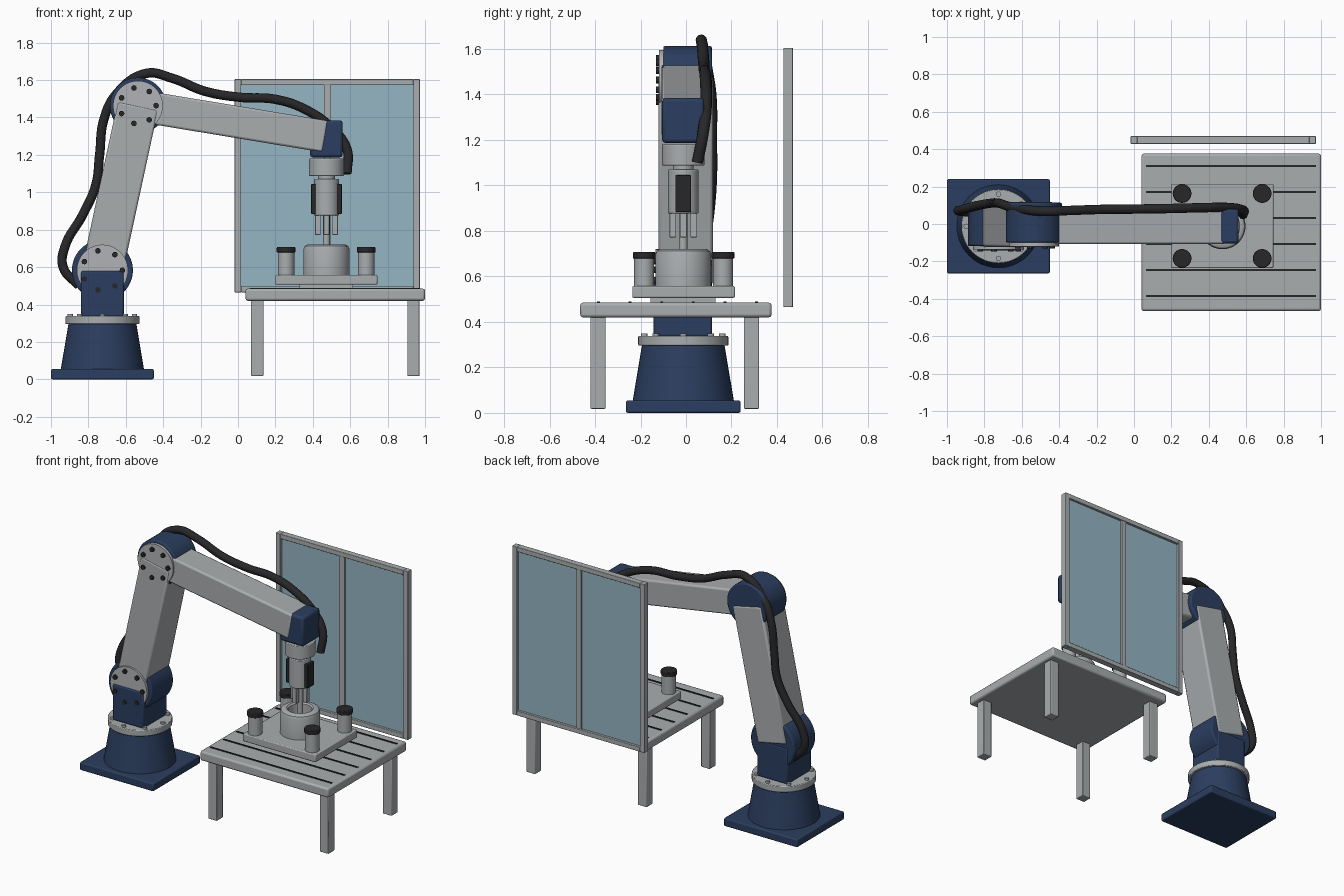
import bpy, bmesh, math
from mathutils import Vector, Matrix

cube = bpy.data.objects.get("Cube")
if cube:
    bpy.data.objects.remove(cube, do_unlink=True)


def material(name, rgb):
    m = bpy.data.materials.new(name)
    m.use_nodes = True
    m.diffuse_color = (*rgb, 1)
    m.node_tree.nodes["Principled BSDF"].inputs["Base Color"].default_value = (*rgb, 1)
    return m


BLUE = material("navy_blue", (0.024, 0.048, 0.115))
GREY = material("machine_grey", (0.40, 0.42, 0.43))
CAP = material("light_grey", (0.44, 0.45, 0.47))
DARK = material("black_rubber", (0.02, 0.02, 0.022))
GLASS = material("pale_blue_glass", (0.30, 0.46, 0.55))

CX, CY = -0.725, -0.012      # robot axis
TX = 0.473                   # tool axis


def finish(bm, name, mat, bevel=0):
    bmesh.ops.recalc_face_normals(bm, faces=bm.faces)
    mesh = bpy.data.meshes.new(name)
    bm.to_mesh(mesh)
    bm.free()
    mesh.materials.append(mat)
    ob = bpy.data.objects.new(name, mesh)
    bpy.context.collection.objects.link(ob)
    if bevel:
        mod = ob.modifiers.new("Bevel", "BEVEL")
        mod.width, mod.segments, mod.limit_method = bevel, 2, "ANGLE"
    bpy.ops.object.select_all(action="DESELECT")
    ob.select_set(True)
    bpy.context.view_layer.objects.active = ob
    bpy.ops.object.shade_smooth_by_angle(angle=math.radians(35))
    return ob


def box(name, x, y, z, mat, bevel=0):
    """Box from (min, max) pairs on each axis."""
    bm = bmesh.new()
    bmesh.ops.create_cube(bm, size=1)
    for v in bm.verts:
        v.co = [(a + b) / 2 + c * (b - a) for (a, b), c in zip((x, y, z), v.co)]
    return finish(bm, name, mat, bevel)


def cyl(name, p0, p1, r, mat, r2=None, bevel=0, segs=48):
    """Cylinder or cone between two points."""
    p0, p1 = Vector(p0), Vector(p1)
    d = p1 - p0
    turn = d.to_track_quat("Z", "Y").to_matrix().to_4x4()
    bm = bmesh.new()
    bmesh.ops.create_cone(bm, cap_ends=True, segments=segs, radius1=r,
                          radius2=r if r2 is None else r2, depth=d.length,
                          matrix=Matrix.Translation((p0 + p1) / 2) @ turn)
    return finish(bm, name, mat, bevel)


def upright(name, x, y, z0, z1, r, mat, **kw):
    return cyl(name, (x, y, z0), (x, y, z1), r, mat, **kw)


def arm(name, a, b, height, y, mat):
    """Straight beam in the xz plane from a to b."""
    (ax, az), (bx, bz) = a, b
    length = math.hypot(bx - ax, bz - az)
    ob = box(name, (0, length), y, (-height / 2, height / 2), mat, 0.012)
    ob.data.transform(Matrix.Translation((ax, 0, az))
                      @ Matrix.Rotation(-math.atan2(bz - az, bx - ax), 4, "Y"))
    return ob


def joint(name, x, z, r, y0, y1, cap_r, cap_y, bolt_r):
    """Blue drum with a bolted cover on the front."""
    cyl(name + "_drum", (x, y1, z), (x, y0, z), r, BLUE, bevel=0.008, segs=64)
    cyl(name + "_cover", (x, y0 + 0.01, z), (x, cap_y, z), cap_r, CAP, segs=64)
    for i in range(7):
        t = i * math.tau / 7
        bx, bz = x + bolt_r * math.cos(t), z + bolt_r * math.sin(t)
        cyl(f"{name}_bolt_{i}", (bx, cap_y + 0.005, bz), (bx, cap_y - 0.013, bz),
            0.015, DARK, segs=12)


# Robot base
box("base_plate", (-1, -0.45), (-0.264, 0.24), (0, 0.055), BLUE, 0.008)
upright("base_cone", CX, CY, 0.05, 0.3, 0.223, BLUE, r2=0.181)
upright("turntable", CX, CY, 0.296, 0.338, 0.198, GREY, bevel=0.004)
for i in range(8):
    t = (i + 0.5) * math.tau / 8 + math.pi / 8
    upright(f"turntable_bolt_{i}", CX + 0.172 * math.cos(t), CY + 0.172 * math.sin(t),
            0.33, 0.35, 0.014, GREY, segs=12)
box("pedestal", (-0.84, -0.61), (-0.142, 0.115), (0.335, 0.58), BLUE, 0.01)

# Jointed arm
SHOULDER, ELBOW, WRIST = (CX, 0.583), (-0.535, 1.463), (0.467, 1.298)
joint("shoulder", *SHOULDER, 0.163, -0.118, 0.112, 0.137, -0.135, 0.107)
joint("elbow", *ELBOW, 0.15, -0.1, 0.114, 0.133, -0.119, 0.097)
arm("lower_arm", SHOULDER, ELBOW, 0.22, (-0.122, 0.118), GREY)
arm("forearm", ELBOW, WRIST, 0.171, (-0.108, 0.085), GREY)
box("wrist", (0.385, 0.56), (-0.105, 0.08), (1.187, 1.385), BLUE, 0.015)

# Gripper
upright("tool_flange", TX, CY, 1.088, 1.18, 0.094, GREY, bevel=0.004)
upright("tool_neck", TX, CY, 1.06, 1.1, 0.045, GREY)
upright("gripper_body", TX, CY, 0.877, 1.07, 0.067, GREY, bevel=0.004)
for side, s in (("left", 1), ("right", -1)):
    box("gripper_pad_" + side, sorted((TX + s * 0.045, TX + s * 0.082)),
        (CY - 0.034, CY + 0.034), (0.883, 1.045), DARK, 0.004)
for i in range(4):
    t = i * math.pi / 2
    fx, fy = TX + 0.046 * math.cos(t), CY + 0.046 * math.sin(t)
    box(f"gripper_finger_{i}", (fx - 0.015, fx + 0.015), (fy - 0.015, fy + 0.015),
        (0.772, 0.885), GREY, 0.003)
upright("held_pin", TX, CY, 0.6, 0.88, 0.019, GREY, segs=24)

# Cable hose
path = [(-.85, .06, .5), (-.935, .07, .6), (-.925, .075, .71), (-.83, .1, .88),
        (-.76, .112, 1.04), (-.74, .112, 1.2), (-.717, .11, 1.39), (-.65, .09, 1.525),
        (-.49, .068, 1.636), (-.353, .072, 1.61), (-.176, .078, 1.54), (.01, .08, 1.508),
        (.2, .083, 1.497), (.358, .087, 1.444), (.508, .088, 1.337),
        (.583, .075, 1.23), (.583, .05, 1.1)]
curve = bpy.data.curves.new("cable_hose", "CURVE")
curve.dimensions = "3D"
curve.bevel_depth, curve.bevel_resolution = 0.025, 4
curve.use_fill_caps = True
spline = curve.splines.new("BEZIER")
spline.bezier_points.add(len(path) - 1)
for bp, co in zip(spline.bezier_points, path):
    bp.co = co
    bp.handle_left_type = bp.handle_right_type = "AUTO"
spline.resolution_u = 8
curve.materials.append(DARK)
bpy.context.collection.objects.link(bpy.data.objects.new("cable_hose", curve))

# Work table with slots
box("table_top", (0.04, 1), (-0.465, 0.376), (0.42, 0.485), GREY, 0.012)
for side, x in (("right", 0.07), ("left", 0.905)):
    for end, y in (("front", -0.42), ("back", 0.255)):
        box(f"table_leg_{end}_{side}", (x, x + 0.066), (y, y + 0.066), (0.018, 0.43),
            GREY, 0.004)
for i in range(6):
    y = -0.385 + i * 0.139
    box(f"table_slot_{i}", (0.065, 0.972), (y - 0.006, y + 0.006), (0.482, 0.489), DARK)

# Fixture on the table
box("fixture_riser", (0.33, 0.615), (-0.155, 0.13), (0.48, 0.51), GREY)
box("fixture_plate", (0.2, 0.745), (-0.236, 0.215), (0.506, 0.558), GREY, 0.006)
profile = [(0.0, 0.555), (0.123, 0.555), (0.123, 0.695), (0.117, 0.712), (0.103, 0.72),
           (0.082, 0.72), (0.073, 0.712), (0.073, 0.65), (0.0, 0.65)]
bm = bmesh.new()
verts = [bm.verts.new((TX + r, CY, z)) for r, z in profile]
edges = [bm.edges.new(pair) for pair in zip(verts, verts[1:])]
bmesh.ops.spin(bm, geom=verts + edges, cent=(TX, CY, 0), axis=(0, 0, 1),
               angle=math.tau, steps=48)
bmesh.ops.remove_doubles(bm, verts=bm.verts, dist=0.0001)
finish(bm, "fixture_socket", GREY)
for side, x in (("right", 0.257), ("left", 0.685)):
    for end, y in (("front", -0.184), ("back", 0.163)):
        upright(f"post_{end}_{side}", x, y, 0.55, 0.682, 0.044, GREY, segs=32)
        upright(f"post_cap_{end}_{side}", x, y, 0.678, 0.707, 0.05, DARK, segs=32,
                bevel=0.004)

# Glazed safety screen
Y = (0.428, 0.47)
for side, x in (("right", -0.018), ("left", 0.937)):
    box("screen_stile_" + side, (x, x + 0.035), Y, (0.465, 1.605), GREY, 0.003)
for end, z in (("bottom", 0.465), ("top", 1.573)):
    box("screen_rail_" + end, (0.016, 0.938), Y, (z, z + 0.032), GREY, 0.003)
box("screen_mullion", (0.459, 0.494), (0.431, 0.467), (0.49, 1.58), GREY)
box("screen_glass", (0.01, 0.945), (0.444, 0.454), (0.49, 1.58), GLASS)
